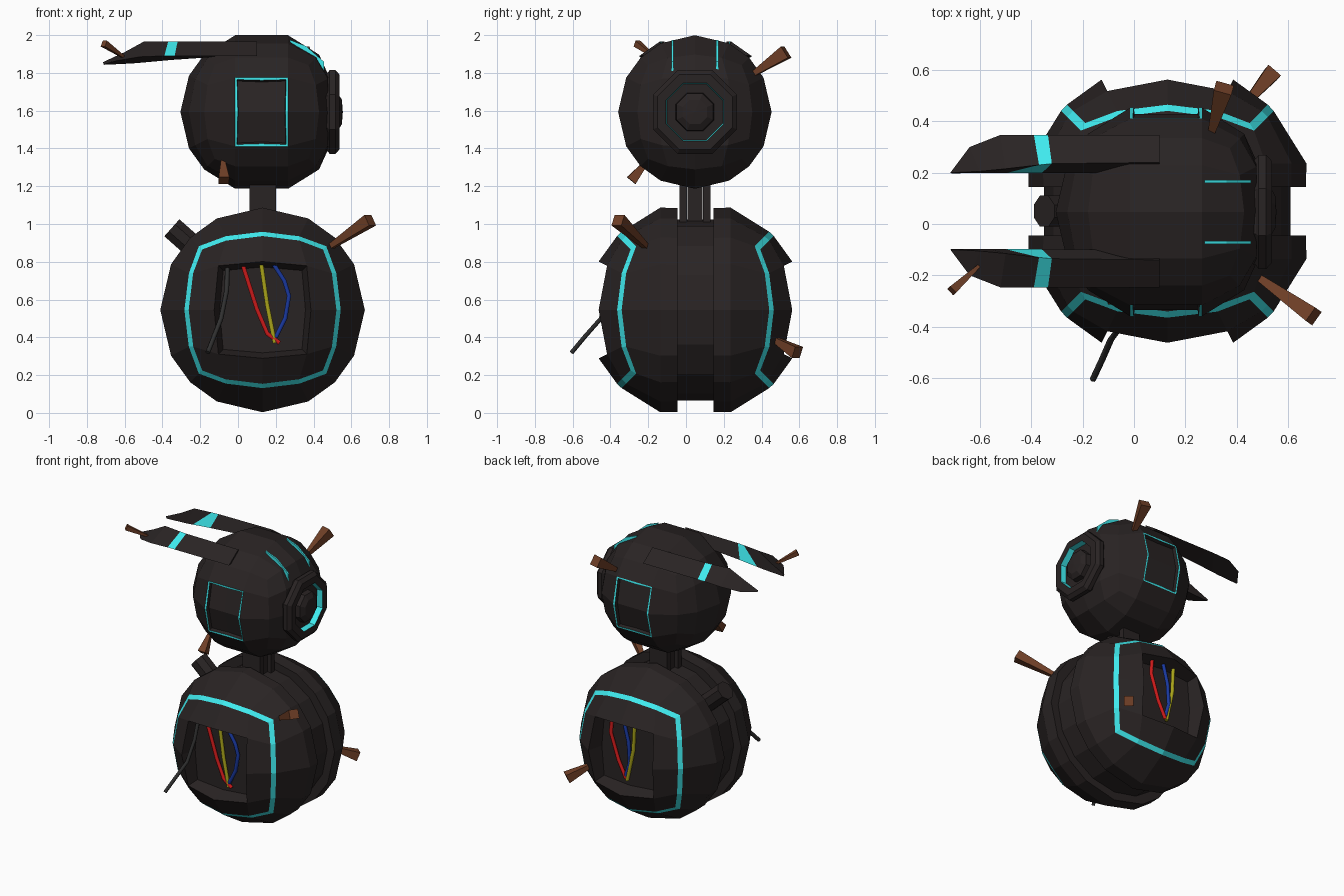
import bpy, bmesh, math
from mathutils import Vector, Matrix

if "Cube" in bpy.data.objects:
    bpy.data.objects.remove(bpy.data.objects["Cube"])


def mat(name, r, g, b):
    m = bpy.data.materials.new(name)
    m.diffuse_color = (r, g, b, 1)
    m.use_nodes = True
    m.node_tree.nodes["Principled BSDF"].inputs["Base Color"].default_value = m.diffuse_color
    return m


DARK = mat("dark_shell", .022, .017, .017)
GLOW = mat("cyan_glow", .05, .83, .86)
RUST = mat("rust", .16, .05, .02)
RED, YELLOW = mat("red", .6, .01, .01), mat("yellow", .4, .37, .01)
BLUE, GREY = mat("blue", .01, .04, .35), mat("grey", .03, .03, .03)
BODY, HEAD = Vector((.13, .05, .545)), Vector((.125, .047, 1.593))


def finish(bm, name, loc=(0, 0, 0), mats=(DARK, GLOW)):
    bmesh.ops.recalc_face_normals(bm, faces=bm.faces)
    me = bpy.data.meshes.new(name)
    bm.to_mesh(me)
    bm.free()
    for m in mats:
        me.materials.append(m)
    ob = bpy.data.objects.new(name, me)
    ob.location = loc
    bpy.context.collection.objects.link(ob)
    return ob


def quad_sphere(radius, a, sides):
    """Cube-sphere with a flat band round axis a; returns hatch faces per side and cube-edge loops."""
    bm = bmesh.new()
    bmesh.ops.create_cube(bm, size=2)
    bmesh.ops.subdivide_edges(bm, edges=bm.edges[:], cuts=3, use_grid_fill=True)
    hatches = [[f for f in bm.faces if f.calc_center_median().y * s > .99
                and all(abs(f.calc_center_median()[i]) < .5 for i in (0, 2))] for s in sides]
    seam = [e for e in bm.edges if all(v.co.y < -.99 for v in e.verts)
            and any(all(abs(v.co[i]) > .99 for v in e.verts) for i in (0, 2))]
    for v in bm.verts:
        c = v.co.copy()
        v.co.normalize()
        if abs(c[a]) < .6 and max(abs(c[i]) for i in range(3) if i != a) > .99:
            v.co[a] = 0
            v.co = v.co.normalized() * .945
            v.co[a] = .325 * round(c[a] * 2)
        v.co *= radius
    return bm, hatches, seam


def push_radial(verts, y, r):
    for v in verts:
        k = r / math.hypot(v.co.x, v.co.z)
        v.co = Vector((v.co.x * k, y, v.co.z * k))


# Body shell: front half with hatch, glowing seam and groove lip, mirrored to the back
bm, (hatch,), seam = quad_sphere(.573, 1, (-1,))
bmesh.ops.delete(bm, geom=[v for v in bm.verts if v.co.y > -.1], context='VERTS')
for y, r in ((-.095, .54), (-.095, .42)):
    rim = [e for e in bm.edges if e.is_boundary]
    ext = bmesh.ops.extrude_edge_only(bm, edges=rim)["geom"]
    push_radial([g for g in ext if isinstance(g, bmesh.types.BMVert)], y, r)
bmesh.ops.inset_region(bm, faces=hatch, thickness=.012, depth=-.08)
for v in {v for f in hatch for v in f.verts}:
    v.co.y = -.40
bmesh.ops.bevel(bm, geom=seam, offset=.017, segments=1, affect='EDGES', material=1)
shell = finish(bm, "body_shell", BODY)
mir = shell.modifiers.new("mirror", 'MIRROR')
mir.use_axis = (False, True, False)

# Head: front and back hatches with glowing frames, right side flattened for the eye
bm, hatches, _ = quad_sphere(.43, 0, (-1, 1))
for hatch in hatches:
    ring = bmesh.ops.inset_region(bm, faces=hatch, thickness=.014)["faces"]
    for f in ring:
        f.material_index = 1
    bmesh.ops.inset_region(bm, faces=hatch, thickness=.003, depth=-.025)
for v in bm.verts:
    v.co.x = min(v.co.x, .355)
finish(bm, "head", HEAD)


def rod(name, p, q, r1, r2, sides, m=DARK, spin=0):
    p, q = Vector(p), Vector(q)
    bm = bmesh.new()
    bmesh.ops.create_cone(bm, cap_ends=True, segments=sides, radius1=r1, radius2=r2,
                          depth=(q - p).length)
    rot = (q - p).to_track_quat('Z', 'Y').to_matrix().to_4x4()
    bm.transform(Matrix.Translation((p + q) / 2) @ rot @ Matrix.Rotation(spin, 4, 'Z'))
    return finish(bm, name, mats=(m,))


def box(name, loc, size):
    bm = bmesh.new()
    bmesh.ops.create_cube(bm, size=1)
    bmesh.ops.scale(bm, vec=size, verts=bm.verts)
    return finish(bm, name, loc)


# Inner drum in the groove, side stub and neck
rod("body_core", BODY - Vector((0, .1, 0)), BODY + Vector((0, .1, 0)), .48, .48, 16)
rod("side_stub", (-.17, .05, .82), (-.35, .05, .98), .065, .065, 8, spin=math.pi / 8)
box("neck", (.13, .047, 1.1), (.09, .08, .3))
for s in (-1, 1):
    box("neck_post", (.13, .047 + s * .062, 1.1), (.14, .04, .3))

# Eye: octagonal lathe round the x axis, glowing inner wall
profile = [(.19, .40), (.225, .475), (.24, .485), (.24, .515), (.215, .537), (.165, .537),
           (.16, .495), (.11, .495), (.105, .53), (.07, .55), (.0, .555)]
bm = bmesh.new()
rings = [[bm.verts.new((x, r * math.cos((i + .5) * math.pi / 4), r * math.sin((i + .5) * math.pi / 4)))
          for i in range(8)] for r, x in profile]
for k, (lo, hi) in enumerate(zip(rings, rings[1:])):
    for i in range(8):
        f = bm.faces.new((lo[i], lo[i - 1], hi[i - 1], hi[i]))
        f.material_index = int(k == 5)
bmesh.ops.remove_doubles(bm, verts=bm.verts, dist=.0001)
finish(bm, "eye", (0, HEAD.y, HEAD.z))

# Brow panel on the upper right of the head with two glowing edges
brow = [(.275, .378), (.36, .345), (.455, .262)]
for y0, y1, lift, m in ((-.125, -.113, .004, GLOW), (.113, .125, .004, GLOW)):
    bm = bmesh.new()
    rows = [[bm.verts.new((x, y, HEAD.z + z + dz)) for y, dz in
             ((y0, lift), (y1, lift), (y1, -.05), (y0, -.05))] for x, z in brow]
    for a, b in zip(rows, rows[1:]):
        for i in range(4):
            bm.faces.new((a[i - 1], a[i], b[i], b[i - 1]))
    bm.faces.new(rows[0])
    bm.faces.new(rows[-1])
    finish(bm, "brow_edge", (0, HEAD.y, 0), (m,))

# Ears: ridged blades; each station is outer edge, ridge, inner edge
stations = [((.1, .297, 1.89), (.1, .19, 1.965), (.1, .15, 1.90)),
            ((-.335, .297, 1.89), (-.32, .185, 1.965), (-.36, .148, 1.868)),
            ((-.39, .297, 1.89), (-.37, .18, 1.965), (-.50, .148, 1.855)),
            ((-.52, .297, 1.885), (-.50, .165, 1.965), (-.56, .148, 1.85)),
            ((-.64, .25, 1.865), (-.60, .155, 1.91), (-.66, .148, 1.845)),
            ((-.71, .155, 1.845), (-.715, .15, 1.857), (-.71, .147, 1.843))]
for s, side in ((-1, "front"), (1, "back")):
    bm = bmesh.new()
    rows = [[bm.verts.new((x, s * y, z)) for x, y, z in st] for st in stations]
    for k, (a, b) in enumerate(zip(rows, rows[1:])):
        for i in range(3):
            f = bm.faces.new((a[i - 1], a[i], b[i], b[i - 1]))
            f.material_index = int(k == 1 and i > 0)
    bm.faces.new(rows[0])
    bm.faces.new(rows[-1])
    finish(bm, side + "_ear", (0, .05, 0))

# Rusty nails stuck in the surface
for p, q, w in [((.46, -.19, .86), (.70, -.36, 1.02), .045),
                ((.42, .45, .40), (.54, .59, .32), .045),
                ((.30, .35, 1.79), (.35, .53, 1.91), .05),
                ((-.60, -.16, 1.88), (-.71, -.26, 1.955), .024),
                ((-.08, -.20, 1.34), (-.075, -.29, 1.23), .04)]:
    rod("nail", p, q, w * .35, w, 4, RUST, math.pi / 4)


def wire(name, pts, m):
    cu = bpy.data.curves.new(name, 'CURVE')
    cu.dimensions = '3D'
    cu.bevel_depth, cu.bevel_resolution, cu.use_fill_caps = .013, 1, True
    sp = cu.splines.new('POLY')
    sp.points.add(len(pts) - 1)
    for pt, co in zip(sp.points, pts):
        pt.co = (*co, 1)
    cu.materials.append(m)
    bpy.context.collection.objects.link(bpy.data.objects.new(name, cu))


# Loose wires in both hatches, and the grey one hanging out of the front
for side, y, runs in [
    ("front", -.385, ((RED, ((.02, .80), (.10, .55), (.155, .42), (.22, .37))),
                      (YELLOW, ((.12, .81), (.155, .57), (.195, .37))),
                      (BLUE, ((.18, .80), (.245, .70), (.27, .62), (.25, .50), (.20, .40))))),
    ("back", .485, ((RED, ((.25, .80), (.26, .68), (.20, .50), (.14, .38))),
                    (BLUE, ((.16, .80), (.12, .65), (.11, .50), (.14, .40))),
                    (YELLOW, ((.07, .81), (.08, .60), (.13, .37)))))]:
    for m, pts in runs:
        wire(f"{side}_{m.name}_wire", [(x, y, z) for x, z in pts], m)
wire("hanging_wire", [(-.055, -.37, .79), (-.06, -.41, .65), (-.09, -.45, .50),
                      (-.125, -.53, .41), (-.16, -.605, .32)], GREY)
